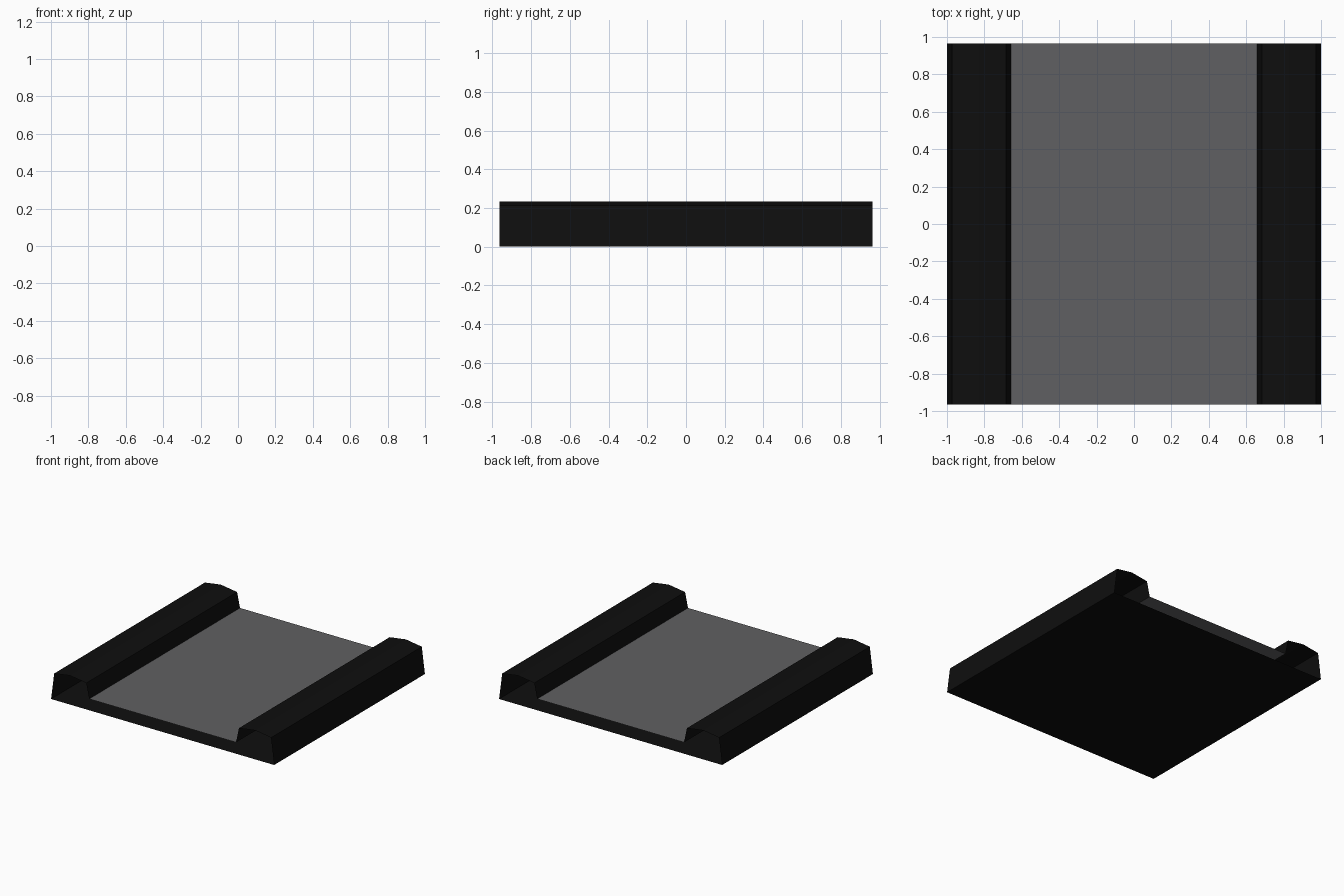
import bpy

if "Cube" in bpy.data.objects:
    bpy.data.objects.remove(bpy.data.objects["Cube"])

HALF_LEN = 0.965  # half length along y
ROAD_Z = 0.092


def material(name, rgb):
    m = bpy.data.materials.new(name)
    m.diffuse_color = (*rgb, 1.0)
    m.use_nodes = True
    m.node_tree.nodes["Principled BSDF"].inputs["Base Color"].default_value = m.diffuse_color
    return m


asphalt = material("asphalt_grey", (0.118, 0.118, 0.122))
black = material("curb_black", (0.0045, 0.0045, 0.0045))


def strip(name, profile, mat):
    """Sweep an open (x, z) profile along y; the ends stay open."""
    n = len(profile)
    verts = [(x, y, z) for y in (-HALF_LEN, HALF_LEN) for x, z in profile]
    # profile running left to right gives normals pointing up
    faces = [(i, i + 1, n + i + 1, n + i) for i in range(n - 1)]
    mesh = bpy.data.meshes.new(name)
    mesh.from_pydata(verts, [], faces)
    mesh.materials.append(mat)
    obj = bpy.data.objects.new(name, mesh)
    bpy.context.collection.objects.link(obj)
    return obj


# Road deck between the curbs
strip("road_surface", [(-0.658, ROAD_Z), (0.658, ROAD_Z)], asphalt)

# Curbs: slanted walls with a shallow ridged top, mirrored left and right
curb = [(0.658, ROAD_Z), (0.684, 0.214), (0.83, 0.235), (0.972, 0.214), (1.0, 0.0)]
strip("right_curb", curb, black)
strip("left_curb", [(-x, z) for x, z in reversed(curb)], black)

# Flat underside, facing down
strip("underside", [(1.0, 0.0), (-1.0, 0.0)], black)
